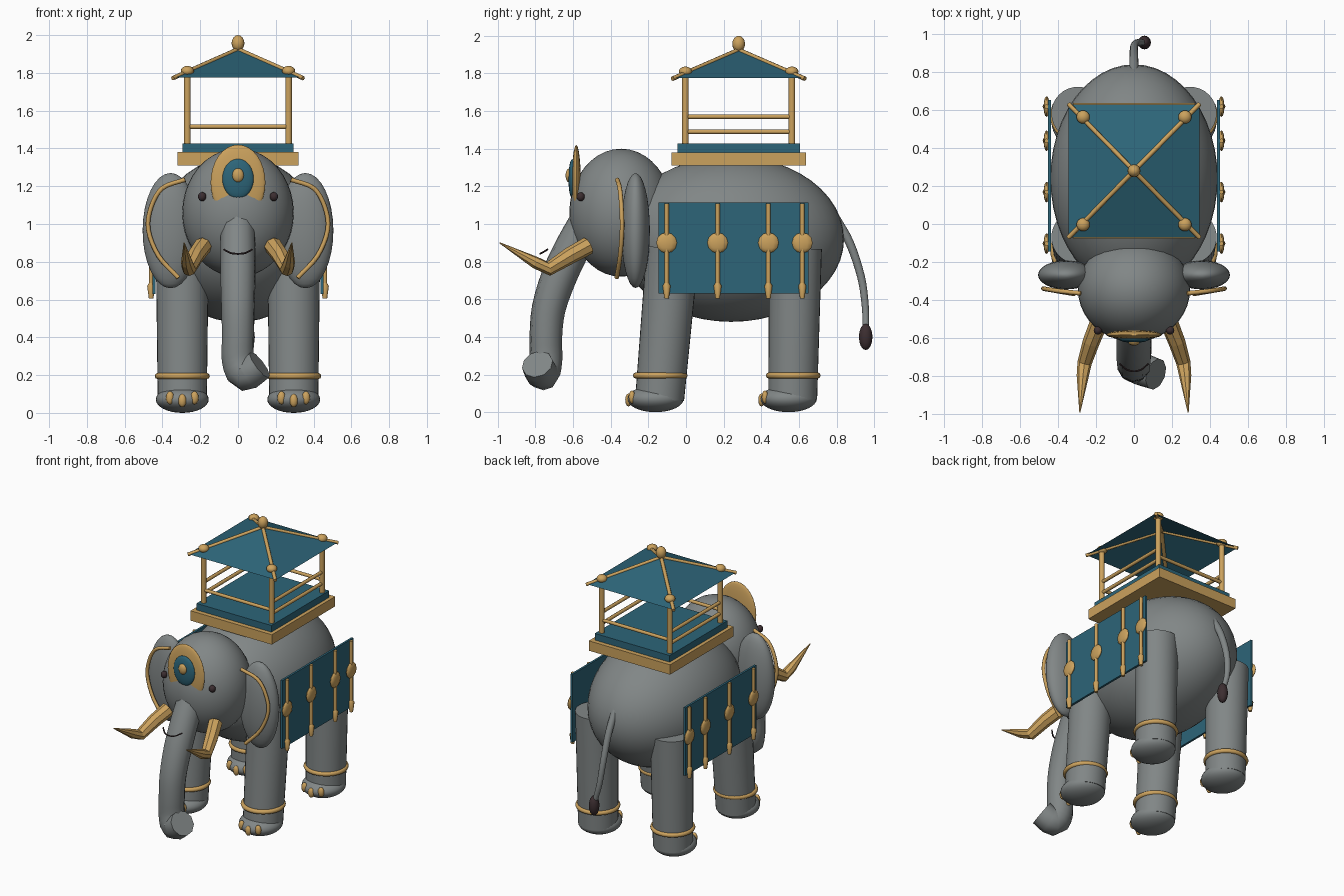
import bpy, bmesh, math
from mathutils import Vector, Matrix

if "Cube" in bpy.data.objects:
    bpy.data.objects.remove(bpy.data.objects["Cube"])


def material(name, rgb):
    m = bpy.data.materials.new(name)
    m.diffuse_color = (*rgb, 1)
    m.use_nodes = True
    m.node_tree.nodes["Principled BSDF"].inputs["Base Color"].default_value = m.diffuse_color
    return m


GREY = material("grey_skin", (0.22, 0.24, 0.24))
GOLD = material("gold", (0.60, 0.36, 0.11))
TEAL = material("teal_cloth", (0.026, 0.13, 0.19))
DARK = material("dark_brown", (0.045, 0.027, 0.03))


def finish(name, bm, mat, smooth=True, angle=40):
    bmesh.ops.recalc_face_normals(bm, faces=bm.faces)
    me = bpy.data.meshes.new(name)
    bm.to_mesh(me)
    bm.free()
    me.materials.append(mat)
    ob = bpy.data.objects.new(name, me)
    bpy.context.collection.objects.link(ob)
    if smooth:
        bpy.ops.object.select_all(action='DESELECT')
        ob.select_set(True)
        bpy.context.view_layer.objects.active = ob
        bpy.ops.object.shade_smooth_by_angle(angle=math.radians(angle))
    return ob


def ellipsoid(name, loc, half, mat, seg=32):
    bm = bmesh.new()
    bmesh.ops.create_uvsphere(bm, u_segments=seg, v_segments=seg // 2, radius=1)
    bm.transform(Matrix.Translation(loc) @ Matrix.Diagonal((*half, 1)))
    return finish(name, bm, mat)


def box(name, lo, hi, mat):
    bm = bmesh.new()
    bmesh.ops.create_cube(bm, size=1)
    lo, hi = Vector(lo), Vector(hi)
    bm.transform(Matrix.Translation((lo + hi) / 2) @ Matrix.Diagonal((*(hi - lo), 1)))
    return finish(name, bm, mat, smooth=False)


def rounded(pts, radii, steps):
    """Catmull-Rom resampling of a path and its radii."""
    v = [Vector((*p, r)) for p, r in zip(pts, radii)]
    v = [2 * v[0] - v[1]] + v + [2 * v[-1] - v[-2]]
    out = []
    for i in range(1, len(v) - 2):
        a, b, c, d = v[i - 1:i + 3]
        for s in range(steps):
            t = s / steps
            out.append(0.5 * (2 * b + (c - a) * t + (2 * a - 5 * b + 4 * c - d) * t * t
                              + (3 * b - a - 3 * c + d) * t ** 3))
    out.append(v[-2])
    return [p.xyz for p in out], [p.w for p in out]


def tube(name, pts, radii, mat, sides=12, steps=1, smooth=True):
    """Sweep a round section along a path."""
    if isinstance(radii, (int, float)):
        radii = [radii] * len(pts)
    pts = [Vector(p) for p in pts]
    if steps > 1:
        pts, radii = rounded(pts, radii, steps)
    bm = bmesh.new()
    rings, last, normal = [], None, None
    for i, p in enumerate(pts):
        d = (pts[min(i + 1, len(pts) - 1)] - pts[max(i - 1, 0)]).normalized()
        if normal is None:
            normal = d.orthogonal().normalized()
        else:
            normal = last.rotation_difference(d) @ normal
        last = d
        side = d.cross(normal)
        rings.append([bm.verts.new(p + radii[i] * (normal * math.cos(a) + side * math.sin(a)))
                      for a in (math.tau * k / sides for k in range(sides))])
    for r0, r1 in zip(rings, rings[1:]):
        for k in range(sides):
            j = (k + 1) % sides
            bm.faces.new((r0[k], r0[j], r1[j], r1[k]))
    bm.faces.new(rings[0])
    bm.faces.new(rings[-1])
    return finish(name, bm, mat, smooth, 50)


def ring(name, loc, major, minor, mat, n=32, m=8):
    bm = bmesh.new()
    grid = [[bm.verts.new((loc[0] + (major + minor * math.cos(b)) * math.cos(a),
                           loc[1] + (major + minor * math.cos(b)) * math.sin(a),
                           loc[2] + minor * math.sin(b)))
             for b in (math.tau * j / m for j in range(m))]
            for a in (math.tau * i / n for i in range(n))]
    for i in range(n):
        for j in range(m):
            i2, j2 = (i + 1) % n, (j + 1) % m
            bm.faces.new((grid[i][j], grid[i2][j], grid[i2][j2], grid[i][j2]))
    return finish(name, bm, mat, angle=60)


# Body and head
ellipsoid("body", (0, 0.24, 0.92), (0.44, 0.60, 0.44), GREY, 48)
ellipsoid("head", (0, -0.345, 1.06), (0.295, 0.275, 0.34), GREY, 40)

# Trunk with upturned tip, and the thin mouth line
tube("trunk", [(0, -0.52, 1.03), (0, -0.60, 0.88), (0, -0.675, 0.72), (0, -0.73, 0.55),
               (0, -0.745, 0.40), (0, -0.745, 0.28), (0.035, -0.762, 0.205), (0.115, -0.79, 0.255)],
     [0.09, 0.095, 0.095, 0.09, 0.087, 0.088, 0.09, 0.085], GREY, sides=10, steps=3)
tube("mouth_line", [(-0.075, -0.735, 0.865), (-0.04, -0.765, 0.847), (0, -0.775, 0.842),
                    (0.04, -0.765, 0.847), (0.075, -0.735, 0.865)], 0.005, DARK, sides=6, steps=3)

# Tail
tube("tail", [(0, 0.79, 1.04), (0, 0.87, 0.90), (0, 0.93, 0.72), (0.015, 0.953, 0.56),
              (0.05, 0.955, 0.43)], [0.024, 0.023, 0.021, 0.019, 0.017], GREY, steps=4)
ellipsoid("tail_tuft", (0.055, 0.955, 0.40), (0.034, 0.036, 0.07), DARK, 16)

# Forehead ornament
ellipsoid("forehead_plate", (0, -0.583, 1.22), (0.145, 0.024, 0.20), GOLD, 32)
ellipsoid("forehead_inlay", (0, -0.604, 1.24), (0.083, 0.021, 0.105), TEAL, 24)
ellipsoid("forehead_stud", (0, -0.622, 1.258), (0.031, 0.018, 0.037), GOLD, 16)

for s, side in ((-1, "left"), (1, "right")):
    # Ears with gold trim, eyes, tusks
    ellipsoid(f"ear_{side}", (s * 0.357, -0.268, 0.965), (0.148, 0.076, 0.305), GREY)
    tube(f"ear_trim_{side}", [(s * x, y, z) for x, y, z in (
        (0.28, -0.365, 1.235), (0.40, -0.352, 1.19), (0.46, -0.343, 1.09), (0.475, -0.34, 0.97),
        (0.42, -0.35, 0.83), (0.315, -0.368, 0.715))], 0.012, GOLD, sides=8, steps=4)
    ellipsoid(f"eye_{side}", (s * 0.19, -0.56, 1.145), (0.022, 0.022, 0.024), DARK, 16)
    tube(f"tusk_{side}", [(s * x, y, z) for x, y, z in (
        (0.185, -0.52, 0.885), (0.225, -0.62, 0.83), (0.26, -0.73, 0.762),
        (0.27, -0.80, 0.795), (0.285, -0.99, 0.90))],
        [0.048, 0.045, 0.038, 0.032, 0.003], GOLD, sides=8, smooth=False)

    # Legs, feet, anklets and toenails
    for end, top, low, foot in (("front", -0.07, -0.14, -0.162), ("back", 0.582, 0.567, 0.545)):
        tag = f"{end}_{side}"
        x = s * 0.295
        tube(f"leg_{tag}", [(x, top, 0.87), (x, low, 0.07)], [0.14, 0.13], GREY, sides=32)
        ellipsoid(f"foot_{tag}", (x, foot, 0.071), (0.14, 0.15, 0.071), GREY)
        ring(f"anklet_{tag}", (x, low + 0.003, 0.195), 0.13, 0.016, GOLD)
        for dx, dy, z in ((-0.065, -0.125, 0.08), (0, -0.143, 0.065), (0.065, -0.125, 0.08)):
            ellipsoid(f"toenail_{tag}", (x + dx, foot + dy, z), (0.022, 0.018, 0.035), GOLD, 12)

    # Side blanket with hanging ornaments
    a, b = sorted((s * 0.437, s * 0.452))
    box(f"blanket_{side}", (a, -0.145, 0.63), (b, 0.652, 1.115), TEAL)
    for y in (-0.103, 0.168, 0.438, 0.618):
        x = s * 0.46
        tube(f"blanket_rod_{side}", [(x, y, 1.11), (x, y, 0.67)], 0.012, GOLD, sides=8)
        ellipsoid(f"blanket_disc_{side}", (x, y, 0.90), (0.016, 0.055, 0.055), GOLD, 12)
        tube(f"blanket_tassel_{side}", [(x, y, 0.69), (x, y, 0.672), (x, y, 0.605)],
             [0.01, 0.021, 0.012], GOLD, sides=8)

# Riding platform and cushion
CY = 0.28
box("platform", (-0.32, CY - 0.357, 1.31), (0.32, CY + 0.357, 1.38), GOLD)
box("cushion", (-0.295, CY - 0.325, 1.38), (0.295, CY + 0.325, 1.427), TEAL)

# Canopy: open pyramid roof, ridges, posts and knobs
bm = bmesh.new()
apex = bm.verts.new((0, CY, 1.925))
base = [bm.verts.new((sx * 0.345, CY + sy * 0.35, 1.775))
        for sx, sy in ((-1, -1), (1, -1), (1, 1), (-1, 1))]
for i in range(4):
    bm.faces.new((base[i], base[(i + 1) % 4], apex))
finish("canopy_roof", bm, TEAL, smooth=False)
for sx in (-1, 1):
    for sy in (-1, 1):
        x, y = sx * 0.268, CY + sy * 0.283
        tube("canopy_post", [(x, y, 1.42), (x, y, 1.80)], 0.018, GOLD)
        ellipsoid("canopy_knob", (x, y, 1.81), (0.035, 0.035, 0.027), GOLD, 16)
        tube("canopy_ridge", [(0, CY, 1.925), (sx * 0.345, CY + sy * 0.352, 1.772)],
             0.012, GOLD, sides=8)
ellipsoid("canopy_finial", (0, CY, 1.957), (0.034, 0.034, 0.043), GOLD, 16)

# Railings: two on each long side, one at each end
for s in (-1, 1):
    for z in (1.49, 1.57):
        tube("side_rail", [(s * 0.268, CY - 0.283, z), (s * 0.268, CY + 0.283, z)], 0.012, GOLD, sides=8)
    y = CY + s * 0.283
    tube("end_rail", [(-0.268, y, 1.515), (0.268, y, 1.515)], 0.012, GOLD, sides=8)
